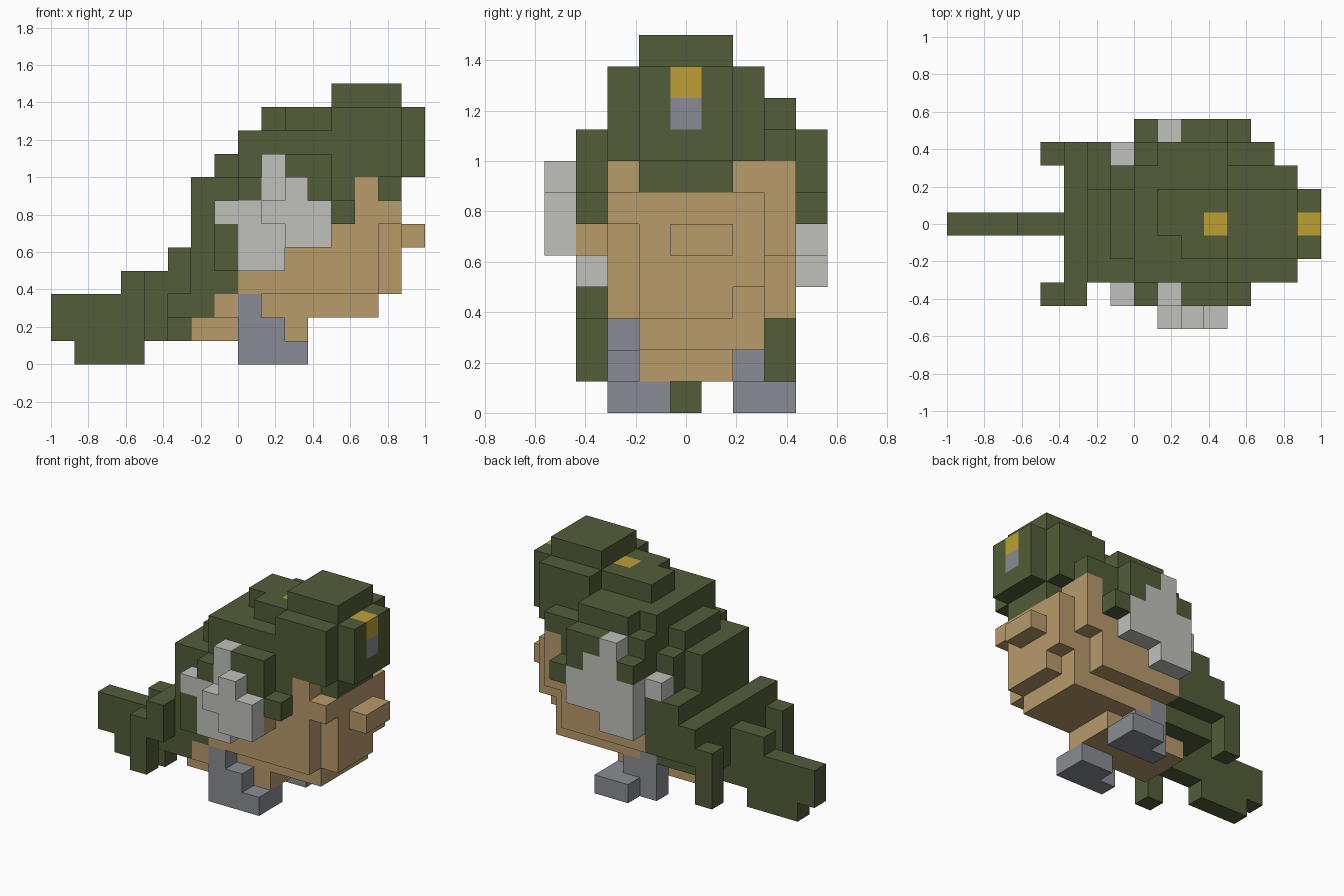
import bpy, bmesh
from mathutils import Vector

if "Cube" in bpy.data.objects:
    bpy.data.objects.remove(bpy.data.objects["Cube"], do_unlink=True)

U = 0.125  # block size


def linear(c):
    c /= 255
    return c / 12.92 if c <= 0.04045 else ((c + 0.055) / 1.055) ** 2.4


def material(name, rgb):
    m = bpy.data.materials.new(name)
    m.use_nodes = True
    col = tuple(linear(c) for c in rgb) + (1.0,)
    m.diffuse_color = col
    m.node_tree.nodes["Principled BSDF"].inputs["Base Color"].default_value = col
    return m


GREEN = material("olive_green", (82, 93, 57))
TAN = material("tan", (184, 155, 107))
PALE = material("pale_grey", (192, 192, 188))
SLATE = material("slate_grey", (137, 140, 147))
YELLOW = material("yellow", (189, 160, 53))

cells = {}   # block position -> part name
parts = {}   # part name -> material


def part(name, mat, *boxes):
    """Fill inclusive block ranges (x0, x1, y0, y1, z0, z1); later parts replace earlier ones."""
    parts[name] = mat
    for x0, x1, y0, y1, z0, z1 in boxes:
        for x in range(x0, x1 + 1):
            for y in range(y0, y1 + 1):
                for z in range(z0, z1 + 1):
                    cells[x, y, z] = name


# Back: stepped layers rising from the rump to the neck
part("back", GREEN,
     (-3, -1, -2, 2, 2, 4), (-2, -1, -1, 1, 5, 7), (-2, -1, -2, 2, 5, 5),
     (-1, 4, -2, 2, 6, 7), (-1, 4, -1, 1, 8, 8), (0, 4, -2, 2, 8, 8),
     (-2, -2, -2, -1, 5, 7), (0, 4, 3, 3, 6, 7),
     (-3, -3, 3, 3, 3, 4), (-2, -1, 3, 3, 3, 5),
     (-3, -3, -3, -3, 3, 4), (-1, -1, -3, -3, 4, 5))

# Tan belly and breast
part("belly", TAN,
     (0, 5, -2, 2, 3, 5), (1, 5, -1, 2, 2, 2), (-2, 2, -1, 1, 1, 1),
     (-1, 0, -2, 1, 2, 2), (5, 5, -2, 3, 6, 7), (5, 5, 3, 3, 5, 5),
     (0, 4, 3, 3, 3, 5), (6, 6, -1, 1, 3, 6), (6, 6, 2, 2, 4, 6),
     (6, 6, -2, -2, 6, 6), (2, 3, -3, -3, 5, 5))
part("breast_tuft", TAN, (7, 7, 0, 1, 5, 5))

# Head, crown and cheek
part("head", GREEN,
     (0, 3, -2, 2, 9, 9), (4, 6, -2, 2, 8, 10), (7, 7, -1, 1, 8, 10),
     (1, 3, 0, 1, 10, 10), (2, 3, -1, -1, 10, 10), (6, 6, -1, 1, 7, 7))
part("crown", GREEN, (4, 6, -1, 1, 11, 11))
part("left_cheek", GREEN, (0, 5, 3, 3, 8, 8), (1, 3, 3, 3, 9, 9))
part("crest_spot", YELLOW, (3, 3, 0, 0, 10, 10))
part("beak_top", YELLOW, (7, 7, 0, 0, 10, 10))
part("beak_bottom", SLATE, (7, 7, 0, 0, 9, 9))

# Wings: the same stepped shape on each side, one block further out on the left
for side, y in (("left", 4), ("right", -3)):
    part(side + "_wing_edge", GREEN,
         (0, 0, y, y, 7, 7), (2, 3, y, y, 7, 8), (4, 4, y, y, 6, 6))
    part(side + "_wing", PALE,
         (0, 1, y, y, 4, 6), (1, 1, y, y, 7, 8), (2, 2, y, y, 5, 7),
         (3, 3, y, y, 6, 6), (-1, -1, 3 if y > 0 else -3, 3 if y > 0 else -3, 6, 6))
part("left_wing", PALE, (3, 3, 4, 4, 5, 5))
part("right_wing_tip", PALE,
     (1, 1, -4, -4, 6, 6), (2, 2, -4, -4, 5, 7), (3, 3, -4, -4, 5, 6))

# Tail and the feathers at its sides
part("tail", GREEN,
     (-8, -4, 0, 0, 1, 2), (-5, -4, 0, 0, 3, 3), (-7, -5, 0, 0, 0, 0), (-3, -3, 0, 0, 1, 1))
for side, y in (("left", 3), ("right", -3)):
    part(side + "_tail_feather", GREEN, (-4, -4, y, y, 1, 3))

# Legs and feet
part("right_leg", SLATE, (0, 0, -2, -2, 1, 2), (1, 1, -2, -2, 1, 1))
part("right_foot", SLATE, (0, 0, -2, -2, 0, 0), (1, 2, -2, -1, 0, 0))
part("left_leg", SLATE, (0, 1, 2, 2, 1, 1), (0, 0, 2, 2, 2, 2))
part("left_foot", SLATE, (0, 0, 2, 2, 0, 0), (1, 2, 2, 3, 0, 0))


def build(name, mat):
    """Make a part from the block sides that are open to the air."""
    bm = bmesh.new()
    for pos, owner in cells.items():
        if owner != name:
            continue
        centre = Vector((pos[0] + 0.5, pos[1], pos[2] + 0.5))
        for axis in range(3):
            for sign in (-1, 1):
                near = list(pos)
                near[axis] += sign
                if tuple(near) in cells:
                    continue
                n, a, b = Vector(), Vector(), Vector()
                n[axis] = sign * 0.5
                a[(axis + 1) % 3] = 0.5
                b[(axis + 2) % 3] = 0.5 * sign
                quad = (-a - b, a - b, a + b, -a + b)
                bm.faces.new([bm.verts.new((centre + n + q) * U) for q in quad])
    bmesh.ops.remove_doubles(bm, verts=bm.verts[:], dist=0.001)
    bmesh.ops.dissolve_limit(bm, angle_limit=0.01, verts=bm.verts[:], edges=bm.edges[:])
    me = bpy.data.meshes.new(name)
    bm.to_mesh(me)
    bm.free()
    me.materials.append(mat)
    bpy.context.collection.objects.link(bpy.data.objects.new(name, me))


for part_name, part_mat in parts.items():
    build(part_name, part_mat)
